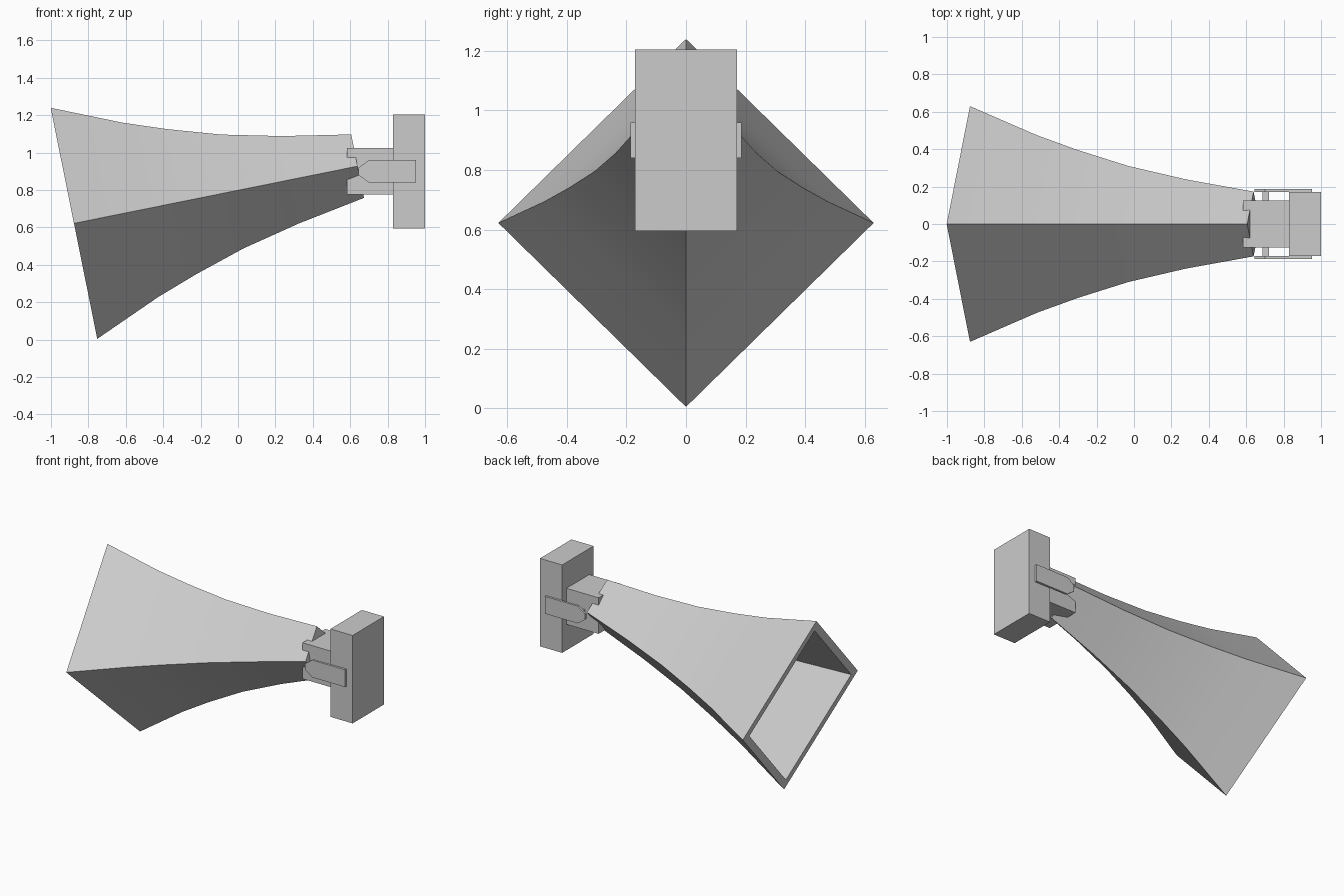
import bpy, bmesh, math
from mathutils import Vector

cube = bpy.data.objects.get("Cube")
if cube:
    bpy.data.objects.remove(cube)

grey = bpy.data.materials.new("light grey")
grey.use_nodes = True
colour = (0.6, 0.6, 0.6, 1)
grey.diffuse_color = colour
grey.node_tree.nodes["Principled BSDF"].inputs["Base Color"].default_value = colour


def finish(name, bm):
    bmesh.ops.recalc_face_normals(bm, faces=bm.faces)
    mesh = bpy.data.meshes.new(name)
    bm.to_mesh(mesh)
    bm.free()
    mesh.materials.append(grey)
    obj = bpy.data.objects.new(name, mesh)
    bpy.context.collection.objects.link(obj)
    return obj


def box(name, low, high):
    bm = bmesh.new()
    bmesh.ops.create_cube(bm, size=1)
    low, high = Vector(low), Vector(high)
    for v in bm.verts:
        v.co = (low + high) / 2 + v.co * (high - low)
    return finish(name, bm)


# Flared horn: thick-walled diamond section lofted along a tilted axis
profile = [(0, 0.63), (0.364, 0.475), (0.589, 0.395),
           (0.864, 0.31), (1.18, 0.238), (1.547, 0.173)]
wall = 0.072
section = profile + [(t, r - wall) for t, r in reversed(profile)]
bm = bmesh.new()
rings = []
for t, r in section:
    rings.append([bm.verts.new((t, r * y, r * z))
                  for y, z in ((1, 0), (0, 1), (-1, 0), (0, -1))])
for i, ring in enumerate(rings):
    following = rings[(i + 1) % len(rings)]
    for k in range(4):
        n = (k + 1) % 4
        bm.faces.new((ring[k], ring[n], following[n], following[k]))
horn = finish("horn", bm)
horn.location = (-0.877, 0, 0.622)
horn.rotation_euler.y = -math.radians(11.4)
bpy.context.view_layer.objects.active = horn
horn.select_set(True)
bpy.ops.object.shade_smooth_by_angle(angle=math.radians(30))

# Driver block at the throat, mounting block behind it
box("throat_block", (0.583, -0.125, 0.775), (0.84, 0.125, 1.025))
box("mounting_block", (0.83, -0.172, 0.595), (1.0, 0.172, 1.205))

# Pivot bar joining the two side brackets
box("pivot_bar", (0.687, -0.175, 0.883), (0.722, 0.175, 0.917))

# Side brackets with chamfered front ends
outline = [(0.645, 0.88), (0.70, 0.84), (0.952, 0.84),
           (0.952, 0.96), (0.70, 0.96), (0.645, 0.92)]
for name, side in (("left_bracket", 1), ("right_bracket", -1)):
    bm = bmesh.new()
    face = bm.faces.new([bm.verts.new((x, side * 0.172, z)) for x, z in outline])
    grown = bmesh.ops.extrude_face_region(bm, geom=[face])["geom"]
    bmesh.ops.translate(bm, vec=(0, side * 0.015, 0),
                        verts=[g for g in grown if isinstance(g, bmesh.types.BMVert)])
    finish(name, bm)
